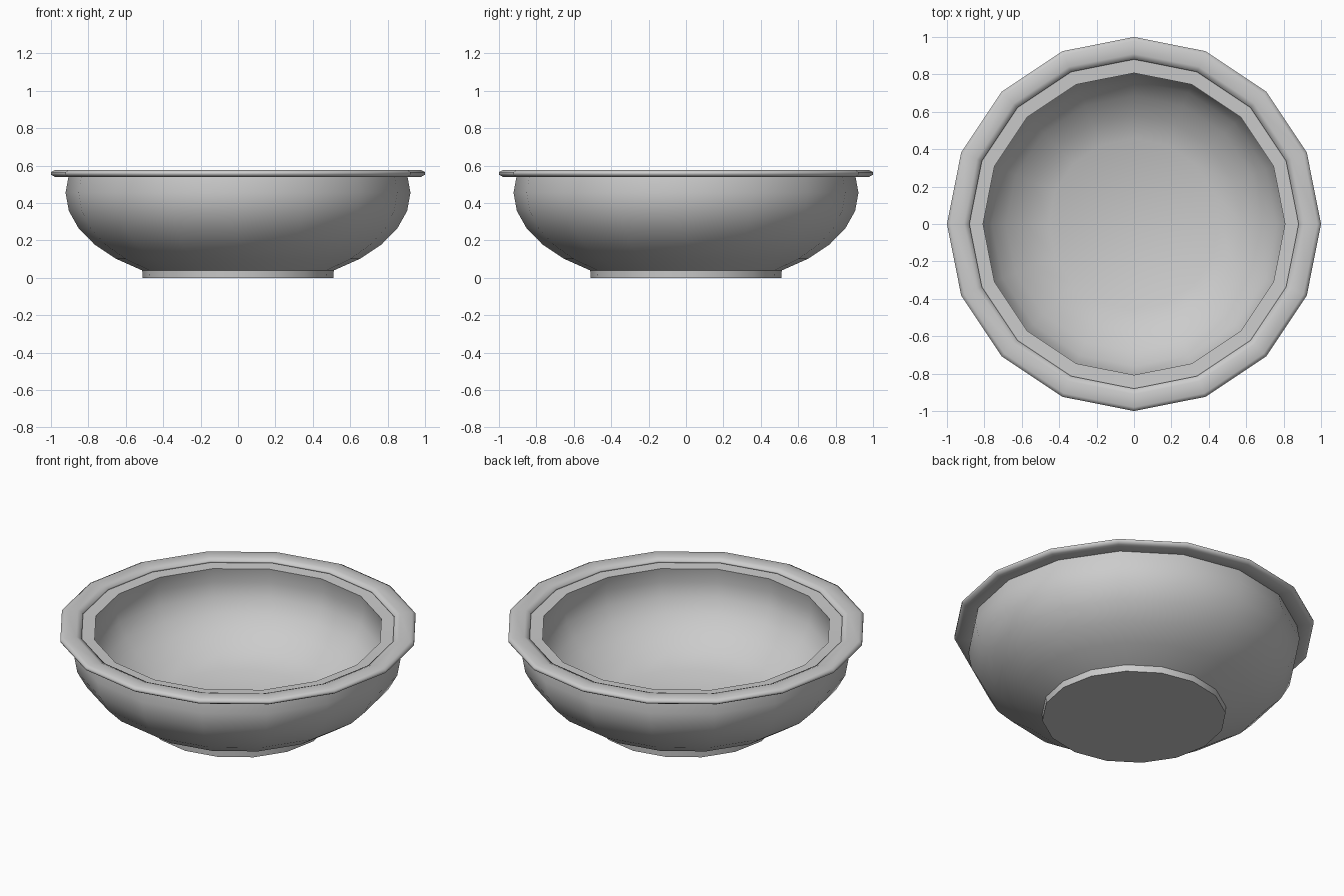
import bpy, bmesh
from math import sin, cos, pi, radians

if "Cube" in bpy.data.objects:
    bpy.data.objects.remove(bpy.data.objects["Cube"])

SIDES = 16


def lathe(name, profile, closed=False, angle=40):
    """Spin an (r, z) profile about z; the open ends are capped flat."""
    bm = bmesh.new()
    rings = [[bm.verts.new((r * cos(2 * pi * i / SIDES),
                            r * sin(2 * pi * i / SIDES), z))
              for i in range(SIDES)] for r, z in profile]
    pairs = list(zip(rings, rings[1:]))
    if closed:
        pairs.append((rings[-1], rings[0]))
    else:
        bm.faces.new(rings[0])
        bm.faces.new(rings[-1])
    for a, b in pairs:
        for i in range(SIDES):
            j = (i + 1) % SIDES
            bm.faces.new((a[i], a[j], b[j], b[i]))
    bmesh.ops.recalc_face_normals(bm, faces=bm.faces)
    mesh = bpy.data.meshes.new(name)
    bm.to_mesh(mesh)
    bm.free()
    ob = bpy.data.objects.new(name, mesh)
    bpy.context.collection.objects.link(ob)
    bpy.context.view_layer.objects.active = ob
    ob.select_set(True)
    bpy.ops.object.shade_smooth_by_angle(angle=radians(angle))
    ob.select_set(False)
    return ob


def arc(rx, rz, cz, angles):
    return [(rx * cos(radians(a)), cz + rz * sin(radians(a))) for a in angles]


# Bowl: foot, squashed-sphere outer wall, sloping lip, inner wall and floor
steps = [-56.25, -45, -33.75, -22.5, -11.25, 0, 11.25]
outer = arc(0.922, 0.5, 0.455, steps)
inner = arc(0.823, 0.446, 0.462, reversed(steps))
lathe("bowl", [(0.51, 0)] + outer + inner)

# Rim: flat ring with rounded edges around the lip
ring = [(1, 0.551), (1, 0.565), (0.98, 0.575), (0.91, 0.575),
        (0.88, 0.562), (0.88, 0.553), (0.90, 0.54), (0.98, 0.54)]
lathe("rim", ring, closed=True, angle=80)
